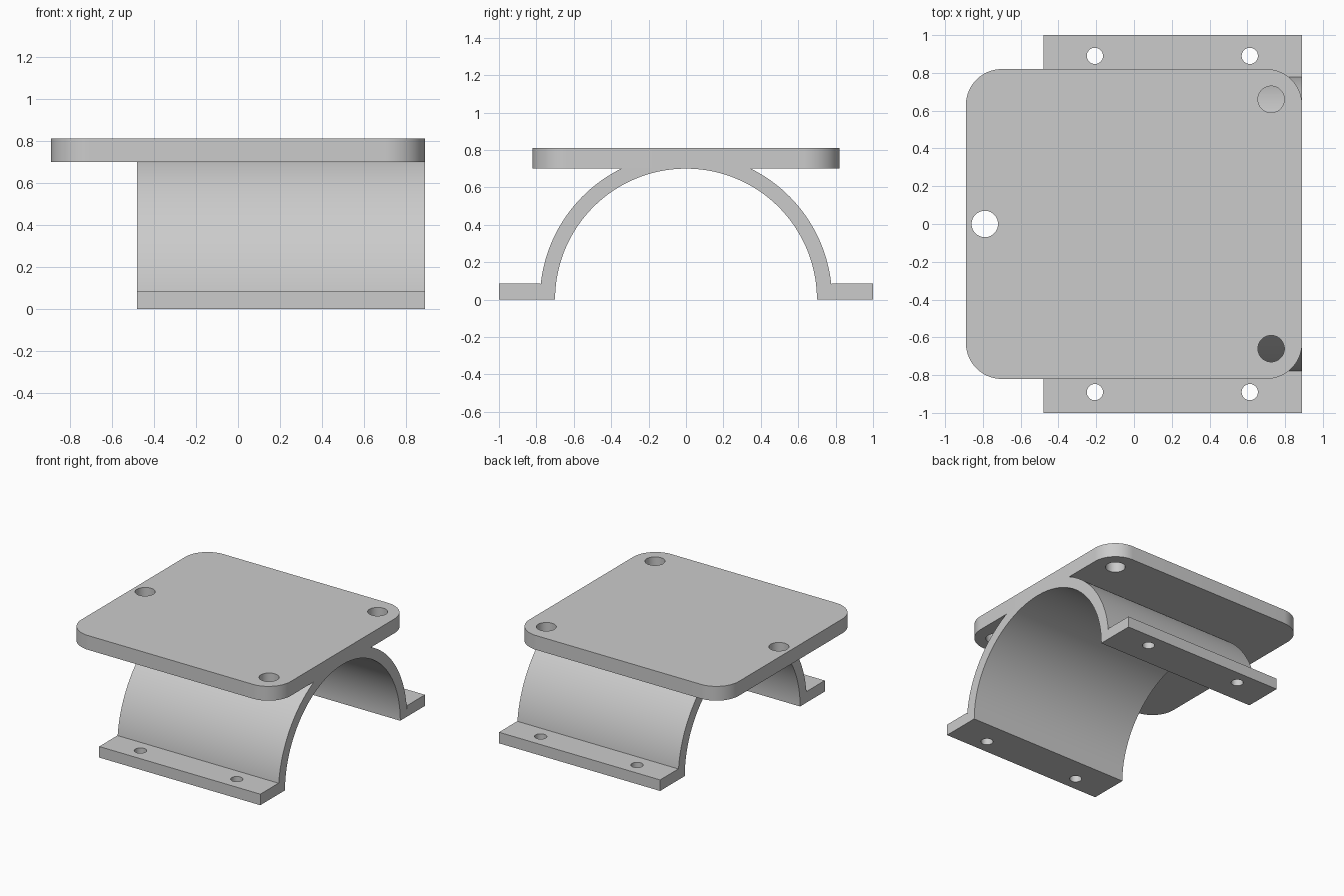
import bpy, bmesh
from math import sin, cos, pi, asin
from mathutils import Vector

if "Cube" in bpy.data.objects:
    bpy.data.objects.remove(bpy.data.objects["Cube"])

grey = bpy.data.materials.new("plain grey")
grey.use_nodes = True
grey.diffuse_color = (0.6, 0.6, 0.6, 1)
grey.node_tree.nodes["Principled BSDF"].inputs["Base Color"].default_value = (0.6, 0.6, 0.6, 1)


def arc(radius, start, end, steps, centre=(0, 0)):
    angles = [start + (end - start) * i / steps for i in range(steps + 1)]
    return [(centre[0] + radius * cos(a), centre[1] + radius * sin(a)) for a in angles]


def prism(name, points, depth):
    """Extrude a closed outline of 3D points along depth."""
    bm = bmesh.new()
    face = bm.faces.new([bm.verts.new(p) for p in points])
    new = bmesh.ops.extrude_face_region(bm, geom=[face], use_keep_orig=True)["geom"]
    bmesh.ops.translate(bm, vec=Vector(depth),
                        verts=[v for v in new if isinstance(v, bmesh.types.BMVert)])
    bmesh.ops.recalc_face_normals(bm, faces=bm.faces)
    mesh = bpy.data.meshes.new(name)
    bm.to_mesh(mesh)
    bm.free()
    mesh.materials.append(grey)
    obj = bpy.data.objects.new(name, mesh)
    bpy.context.collection.objects.link(obj)
    return obj


def drill(obj, centres, radius):
    """Cut vertical round holes, then smooth the curved walls."""
    bpy.ops.object.select_all(action="DESELECT")
    obj.select_set(True)
    bpy.context.view_layer.objects.active = obj
    for x, y in centres:
        ring = arc(radius, 0, 2 * pi, 48, (x, y))[:-1]
        z = min(v.co.z for v in obj.data.vertices)
        cutter = prism("hole_cutter", [(px, py, z - 0.05) for px, py in ring], (0, 0, 0.25))
        cutter.hide_render = True
        mod = obj.modifiers.new("hole", "BOOLEAN")
        mod.operation, mod.solver, mod.object = "DIFFERENCE", "EXACT", cutter
        bpy.ops.object.modifier_apply(modifier=mod.name)
        bpy.data.objects.remove(cutter)
    bpy.ops.object.shade_smooth_by_angle(angle=pi / 6)


# Rounded mounting plate
half_x, half_y, corner = 0.89, 0.82, 0.19
outline = []
for i, (sx, sy) in enumerate([(1, 1), (-1, 1), (-1, -1), (1, -1)]):
    outline += arc(corner, i * pi / 2, (i + 1) * pi / 2, 20,
                   (sx * (half_x - corner), sy * (half_y - corner)))
plate = prism("mounting_plate", [(x, y, 0.7) for x, y in outline], (0, 0, 0.11))
drill(plate, [(0.726, 0.66), (0.726, -0.66), (-0.79, 0)], 0.07)

# Arched saddle with two foot flanges, flattened where it meets the plate
inner, outer, top, foot = 0.70, 0.781, 0.702, 0.085
low, high = 0.07, asin(top / outer)
right_side = [(1, 0), (1, foot), (0.779, foot)] + arc(outer, low, high, 40)
left_side = [(-y, z) for y, z in reversed(right_side)]
profile = right_side + left_side + arc(inner, pi, 0, 96)
saddle = prism("arched_saddle", [(-0.48, y, z) for y, z in profile], (1.37, 0, 0))
drill(saddle, [(x, s * 0.89) for x in (-0.207, 0.613) for s in (1, -1)], 0.043)
